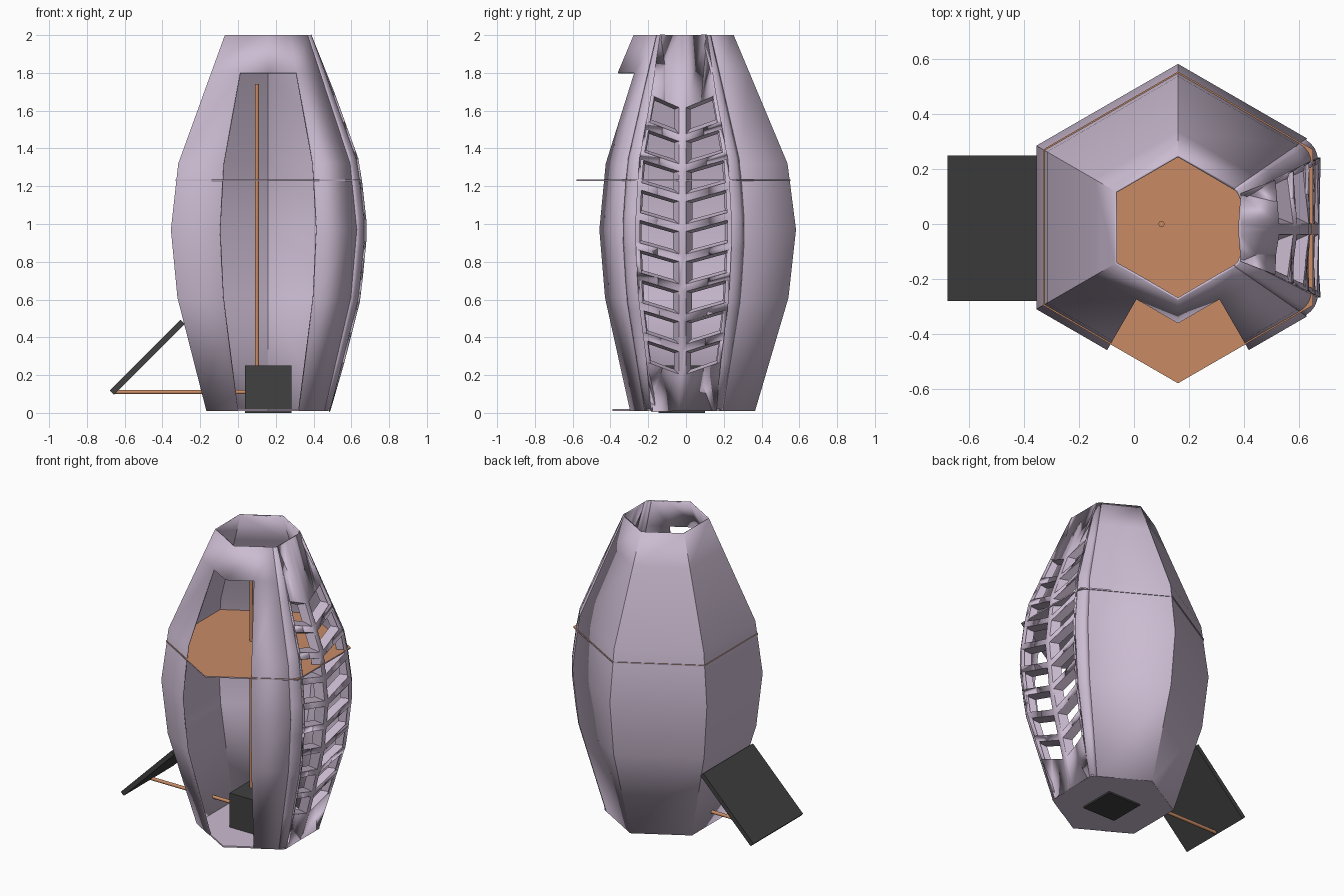
import bpy, bmesh, math
from mathutils import Vector

if "Cube" in bpy.data.objects:
    bpy.data.objects.remove(bpy.data.objects["Cube"])

CX, CY = 0.16, -0.0125
PROFILE = [(0.01, 0.378), (0.61, 0.555), (0.97, 0.595), (1.32, 0.55), (1.8, 0.349), (2.0, 0.265)]


def material(name, rgb):
    m = bpy.data.materials.new(name)
    m.diffuse_color = (*rgb, 1)
    m.use_nodes = True
    m.node_tree.nodes["Principled BSDF"].inputs["Base Color"].default_value = m.diffuse_color
    return m


LILAC = material("lilac", (0.60, 0.50, 0.64))
COPPER = material("copper", (0.58, 0.26, 0.13))
CHARCOAL = material("charcoal", (0.052, 0.052, 0.052))


def radius(z):
    for (z0, r0), (z1, r1) in zip(PROFILE, PROFILE[1:]):
        if z <= z1:
            return r0 + (r1 - r0) * (z - z0) / (z1 - z0)
    return PROFILE[-1][1]


def at(p, z):
    """Place a point of the unit hexagon on the shell at height z."""
    r = radius(z)
    return Vector((CX + p.x * r, CY + p.y * r, z))


def hexpt(i):
    a = math.radians(30 + 60 * i)
    return Vector((math.cos(a), math.sin(a)))


def make(name, bm, mats, smooth=False, thick=0):
    bmesh.ops.remove_doubles(bm, verts=bm.verts, dist=1e-5)
    me = bpy.data.meshes.new(name)
    bm.to_mesh(me)
    bm.free()
    ob = bpy.data.objects.new(name, me)
    bpy.context.collection.objects.link(ob)
    for m in mats:
        me.materials.append(m)
    if thick:
        s = ob.modifiers.new("thickness", "SOLIDIFY")
        s.thickness, s.offset = thick, -1
    if smooth:
        bpy.ops.object.select_all(action="DESELECT")
        bpy.context.view_layer.objects.active = ob
        ob.select_set(True)
        bpy.ops.object.shade_smooth_by_angle(angle=math.radians(30))
    return ob


def face(bm, pts):
    return bm.faces.new([bm.verts.new(p) for p in pts])


H = [hexpt(i) for i in range(6)]     # 0 right back, 1 back, 2, 3 left, 4 front, 5 right front
ROUND = 0.09


def corner(sign):
    """Rounded right-hand corner, from the right panel round to the next face."""
    c, back = H[0], H[1]
    a = c + Vector((0, -ROUND))
    b = c + (back - c).normalized() * ROUND
    pts = [a * (1 - t) ** 2 + c * 2 * t * (1 - t) + b * t * t for t in (0, .25, .5, .75, 1)]
    return [Vector((p.x, p.y * sign)) for p in pts]


CORNER = {s: corner(s) for s in (1, -1)}

# Faceted shell, with a doorway across half of each front face
bm = bmesh.new()
ring = [CORNER[1][-1], H[1], H[2], H[3], (H[3] + H[4]) / 2, H[4], (H[4] + H[5]) / 2, CORNER[-1][-1]]
for (z0, _), (z1, _) in zip(PROFILE, PROFILE[1:]):
    for i, (p, q) in enumerate(zip(ring, ring[1:])):
        if i in (4, 5) and z0 < 1.8:
            continue
        face(bm, [at(p, z0), at(q, z0), at(q, z1), at(p, z1)])
make("shell", bm, [LILAC], True, 0.01)

# Right panel with chevron slots, and the tapered frame of each slot
panel, frames = bmesh.new(), bmesh.new()
levels = [0.01]
for i in range(9):
    levels += [0.205 + 0.159 * i, 0.205 + 0.159 * i + 0.12 + (0.02 if i == 8 else 0)]
levels.append(2.0)
RISE = 0.065
for s in (1, -1):
    def pt(level, col):
        z = levels[level]
        slanted = 0 < level < len(levels) - 1
        if col >= 2 and slanted:
            z += RISE
        r = radius(z)
        if col == 0:
            return Vector((CX + r * H[0].x, CY - 0.006, z))
        if col == 1:
            return Vector((CX + r * H[0].x, CY - 0.006 + s * 0.019, z))
        if col == 2:
            return Vector((CX + r * H[0].x, CY + s * r * 0.433, z))
        return at(CORNER[s][col - 3], z)

    for l in range(len(levels) - 1):
        for c in range(7):
            quad = [pt(l, c), pt(l, c + 1), pt(l + 1, c + 1), pt(l + 1, c)]
            if s < 0:
                quad.reverse()
            if c == 1 and l % 2 == 1:
                mid = sum(quad, Vector()) / 4
                inner = [mid + (q - mid) * 0.72 - Vector((0.05, 0, 0)) for q in quad]
                for k in range(4):
                    n = (k + 1) % 4
                    face(frames, [quad[k], quad[n], inner[n], inner[k]])
            else:
                face(panel, quad)
make("slotted_panel", panel, [LILAC], True, 0.01)
make("slot_frames", frames, [LILAC])


def slab(name, r, z0, z1, mats):
    """Hexagonal plate; the last material goes on its top."""
    bm = bmesh.new()
    lo = [Vector((CX + p.x * r, CY + p.y * r, z0)) for p in H]
    hi = [Vector((p.x, p.y, z1)) for p in lo]
    face(bm, lo[::-1])
    face(bm, hi).material_index = len(mats) - 1
    for i in range(6):
        j = (i + 1) % 6
        face(bm, [lo[i], lo[j], hi[j], hi[i]])
    make(name, bm, mats)


slab("floor", 0.376, 0.01, 0.02, [LILAC])
slab("shelf", 0.567, 1.228, 1.236, [LILAC, COPPER])


def box(name, loc, size, tilt=0):
    bm = bmesh.new()
    bmesh.ops.create_cube(bm, size=1)
    bmesh.ops.scale(bm, vec=size, verts=bm.verts)
    ob = make(name, bm, [CHARCOAL])
    ob.location = loc
    ob.rotation_euler.y = tilt


# Battery box on the floor and tilted solar panel outside
box("battery_box", (0.16, -0.0225, 0.125), (0.245, 0.245, 0.25))
box("solar_panel", (-0.48, -0.015, 0.295), (0.53, 0.53, 0.03), -math.pi / 4)


def rod(name, a, b, r=0.011):
    a, b = Vector(a), Vector(b)
    bm = bmesh.new()
    bmesh.ops.create_cone(bm, cap_ends=True, segments=16, radius1=r, radius2=r, depth=(b - a).length)
    ob = make(name, bm, [COPPER], True)
    ob.location = (a + b) / 2
    ob.rotation_euler = (b - a).to_track_quat("Z", "Y").to_euler()


# Copper pipes: upright through the shelf, and out to the solar panel
rod("upright_pipe", (0.1, 0, 0.1), (0.1, 0, 1.74))
rod("panel_pipe", (-0.655, 0, 0.11), (0.1, 0, 0.11))
